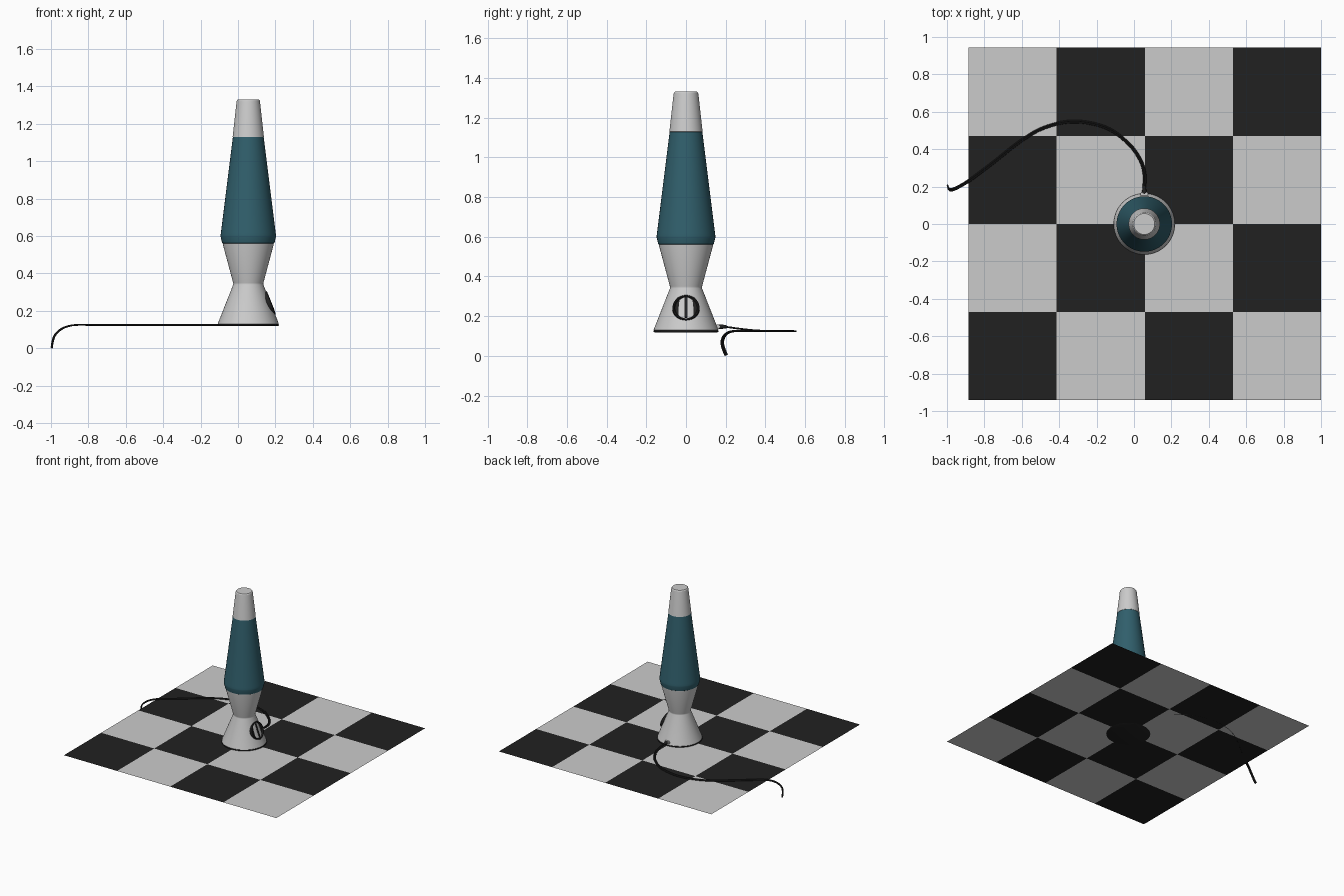
import bpy, bmesh, math
from mathutils import Vector, Matrix

if "Cube" in bpy.data.objects:
    bpy.data.objects.remove(bpy.data.objects["Cube"])

AX = 0.055       # lamp axis x
FLOOR = 0.12     # floor height


def material(name, rgb):
    m = bpy.data.materials.new(name)
    m.diffuse_color = (*rgb, 1)
    m.use_nodes = True
    m.node_tree.nodes["Principled BSDF"].inputs["Base Color"].default_value = m.diffuse_color
    return m


black = material("black", (0.015, 0.015, 0.015))
teal = material("teal", (0.03, 0.115, 0.15))


def finish(name, bm, mat=None, smooth=True):
    bmesh.ops.recalc_face_normals(bm, faces=bm.faces)
    me = bpy.data.meshes.new(name)
    bm.to_mesh(me)
    bm.free()
    ob = bpy.data.objects.new(name, me)
    bpy.context.collection.objects.link(ob)
    if mat:
        me.materials.append(mat)
    if smooth:
        bpy.ops.object.select_all(action='DESELECT')
        bpy.context.view_layer.objects.active = ob
        ob.select_set(True)
        bpy.ops.object.shade_smooth_by_angle(angle=math.radians(25))
    return ob


def skin(bm, rings):
    """Join closed rings of points into a capped tube."""
    vs = [[bm.verts.new(p) for p in r] for r in rings]
    n = len(vs[0])
    for a, b in zip(vs, vs[1:]):
        for i in range(n):
            bm.faces.new((a[i], a[(i + 1) % n], b[(i + 1) % n], b[i]))
    bm.faces.new(vs[0])
    bm.faces.new(vs[-1])


def lathe(name, profile, mat=None, mx=Matrix.Translation((AX, 0, 0)), n=64):
    """Turn (radius, height) points about the local z axis."""
    bm = bmesh.new()
    ang = [2 * math.pi * i / n for i in range(n)]
    skin(bm, [[mx @ Vector((r * math.cos(a), r * math.sin(a), z)) for a in ang]
              for r, z in profile])
    return finish(name, bm, mat)


def box(name, size, mx, mat=None):
    bm = bmesh.new()
    bmesh.ops.create_cube(bm, size=1, matrix=mx @ Matrix.Diagonal((*size, 1)))
    bmesh.ops.bevel(bm, geom=bm.edges[:], offset=min(size) * 0.2, segments=2, affect='EDGES')
    return finish(name, bm, mat)


# Checkered floor
T = 0.47125
for parity, name, mat in ((0, "floor_dark_tiles", black), (1, "floor_light_tiles", None)):
    bm = bmesh.new()
    for i in range(4):
        for j in range(4):
            if (i + j) % 2 == parity:
                x, y = -0.885 + i * T, -0.942 + j * T
                bm.faces.new([bm.verts.new((x + u * T, y + v * T, FLOOR))
                              for u, v in ((0, 0), (1, 0), (1, 1), (0, 1))])
    ob = finish(name, bm, mat, smooth=False)

# Lamp body
lathe("rubber_foot", [(0.158, 0.1185), (0.164, 0.121), (0.164, 0.128), (0.158, 0.13)], black)
lathe("base", [(0.16, 0.128), (0.163, 0.13), (0.161, 0.137), (0.081, 0.34), (0.08, 0.345),
               (0.081, 0.35), (0.136, 0.555), (0.136, 0.562), (0.13, 0.563)])
lathe("glass_bottle", [(0.132, 0.558), (0.14, 0.563), (0.148, 0.597), (0.148, 0.605),
                       (0.146, 0.62), (0.082, 1.132)], teal)
lathe("top_cap", [(0.08, 1.128), (0.084, 1.13), (0.083, 1.136), (0.063, 1.315),
                  (0.061, 1.325), (0.056, 1.331)])

# Rotary switch on the right side, lying along the cone slope
tilt = math.atan2(0.080, 0.203)
dial = (Matrix.Translation((AX + 0.1205, 0, 0.243))
        @ Matrix.Rotation(math.pi / 2 - tilt, 4, 'Y'))
lathe("switch_dial", [(0.068, -0.05), (0.068, 0.0), (0.065, 0.003), (0.06, 0.003),
                      (0.055, -0.006), (0.01, -0.008)], black, dial, 48)
box("switch_grip", (0.112, 0.014, 0.018), dial @ Matrix.Translation((0, 0, -0.005)), black)

# Cord outlet at the back
box("cord_collar", (0.042, 0.05, 0.022), Matrix.Translation((AX, 0.146, 0.147)))
lathe("strain_relief", [(0.012, 0.0), (0.012, 0.012), (0.008, 0.045)], black,
      Matrix.Translation((AX, 0.16, 0.147)) @ Matrix.Rotation(-math.pi / 2, 4, 'X'), 24)

# Twin-strand cord, swept along a smooth path
Z = FLOOR + 0.0045
path = [Vector(p) for p in (
    (AX, 0.15, 0.147), (AX, 0.20, 0.146), (0.057, 0.26, 0.138), (0.035, 0.34, 0.129),
    (-0.03, 0.43, Z), (-0.15, 0.515, Z), (-0.32, 0.548, Z), (-0.48, 0.515, Z),
    (-0.61, 0.44, Z), (-0.75, 0.33, Z), (-0.87, 0.24, Z), (-0.935, 0.2, 0.108),
    (-0.975, 0.183, 0.075), (-0.99, 0.188, 0.04), (-0.996, 0.203, 0.003))]
ext = [2 * path[0] - path[1]] + path + [2 * path[-1] - path[-2]]
pts = []
for a, b, c, d in zip(ext, ext[1:], ext[2:], ext[3:]):
    for k in range(8):
        t = k / 8
        pts.append(0.5 * (2 * b + (c - a) * t + (2 * a - 5 * b + 4 * c - d) * t * t
                          + (3 * b - a - 3 * c + d) * t ** 3))
pts.append(path[-1])
side = Vector((1, 0, 0))
frames = []
for i, p in enumerate(pts):
    tan = (pts[min(i + 1, len(pts) - 1)] - pts[max(i - 1, 0)]).normalized()
    side = (side - tan * side.dot(tan)).normalized()
    frames.append((p, side.copy(), side.cross(tan)))
bm = bmesh.new()
R = 0.0048
for s in (-1, 1):
    skin(bm, [[p + u * (s * R * 0.95 + R * math.cos(k * math.pi / 5)) + v * R * math.sin(k * math.pi / 5)
               for k in range(10)] for p, u, v in frames])
cord = finish("power_cord", bm, black)
cord.data.shade_smooth()
